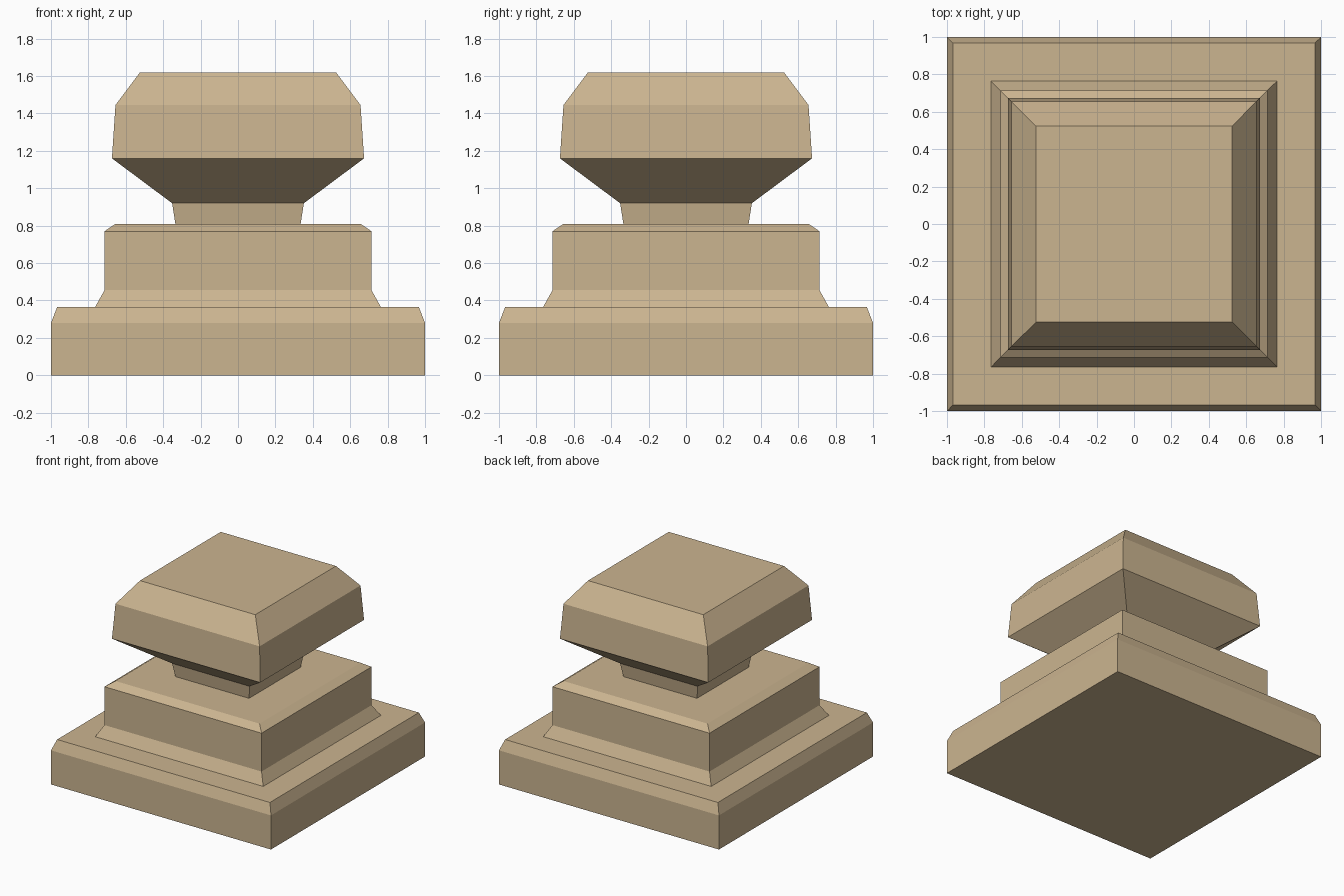
import bpy, bmesh

if "Cube" in bpy.data.objects:
    bpy.data.objects.remove(bpy.data.objects["Cube"])

# Square profile from bottom to top: (half width, height)
PLINTH = [(1.0, 0.0), (1.0, 0.28), (0.967, 0.365)]
PEDESTAL = [(0.764, 0.365), (0.714, 0.455), (0.714, 0.77), (0.655, 0.81)]
NECK = [(0.335, 0.81), (0.352, 0.92)]
CAP = [(0.674, 1.16), (0.655, 1.445), (0.524, 1.62)]


def square_stack(name, profile, material):
    """Join square rings into one closed, flat-faced solid."""
    bm = bmesh.new()
    rings = [[bm.verts.new((sx * r, sy * r, z))
              for sx, sy in ((-1, -1), (1, -1), (1, 1), (-1, 1))]
             for r, z in profile]
    for low, high in zip(rings, rings[1:]):
        for i in range(4):
            j = (i + 1) % 4
            bm.faces.new((low[i], low[j], high[j], high[i]))
    bm.faces.new(rings[0][::-1])
    bm.faces.new(rings[-1])
    bmesh.ops.recalc_face_normals(bm, faces=bm.faces)
    mesh = bpy.data.meshes.new(name)
    bm.to_mesh(mesh)
    bm.free()
    mesh.materials.append(material)
    obj = bpy.data.objects.new(name, mesh)
    bpy.context.collection.objects.link(obj)
    return obj


# Sandstone colour
stone = bpy.data.materials.new("sandstone")
stone.diffuse_color = (0.60, 0.46, 0.28, 1.0)
stone.use_nodes = True
stone.node_tree.nodes["Principled BSDF"].inputs["Base Color"].default_value = stone.diffuse_color

# Whole finial as one continuous carved block
square_stack("stone_finial", PLINTH + PEDESTAL + NECK + CAP, stone)
